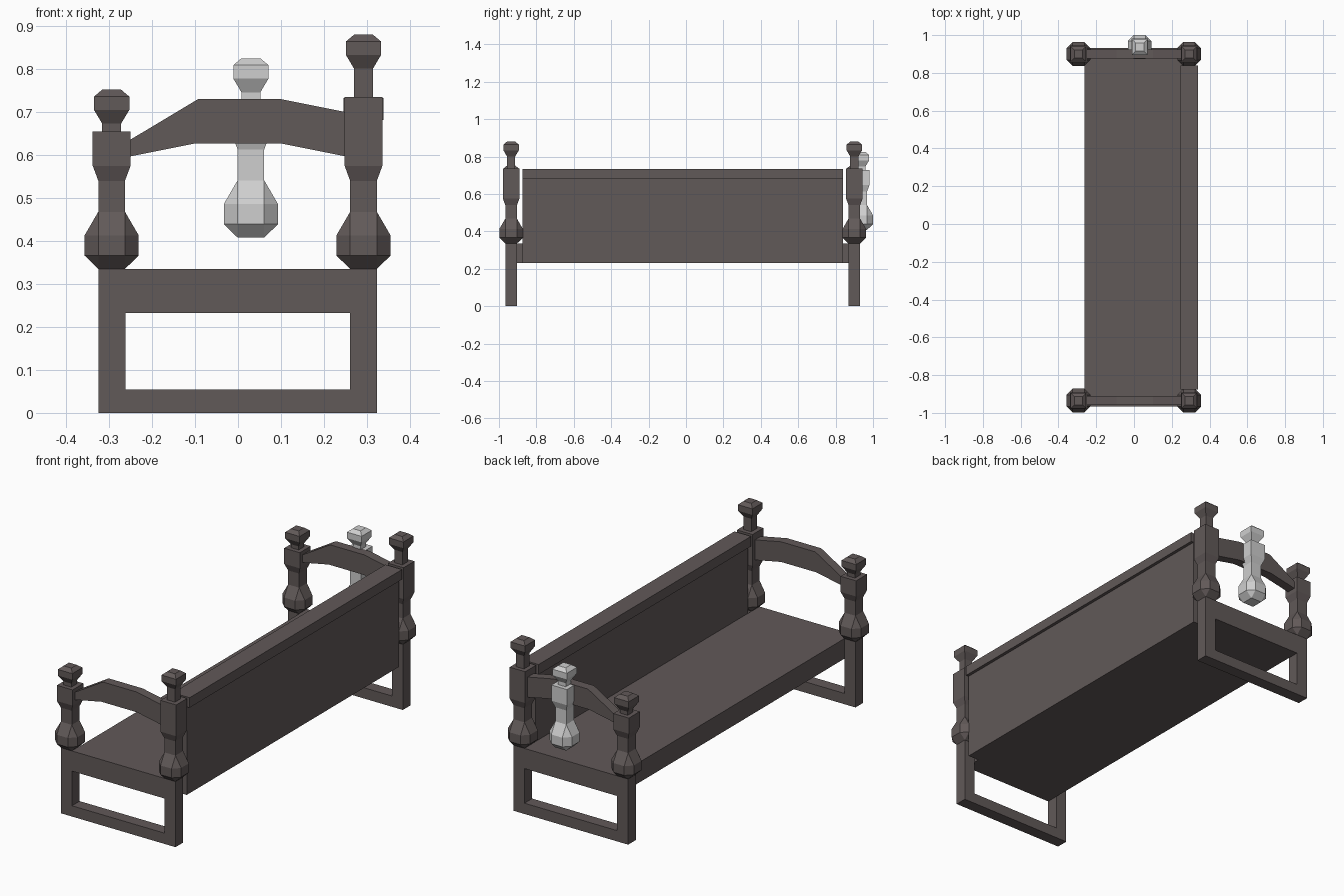
import bpy, bmesh

if "Cube" in bpy.data.objects:
    bpy.data.objects.remove(bpy.data.objects["Cube"])


def material(name, color):
    m = bpy.data.materials.new(name)
    m.diffuse_color = (*color, 1)
    m.use_nodes = True
    m.node_tree.nodes["Principled BSDF"].inputs["Base Color"].default_value = m.diffuse_color
    return m


DARK = material("dark wood", (0.12, 0.10, 0.098))
SILVER = material("pale grey", (0.62, 0.62, 0.62))


def finish(bm, name, mat):
    bmesh.ops.recalc_face_normals(bm, faces=bm.faces)
    me = bpy.data.meshes.new(name)
    bm.to_mesh(me)
    bm.free()
    ob = bpy.data.objects.new(name, me)
    me.materials.append(mat)
    bpy.context.collection.objects.link(ob)
    return ob


def box(name, x, y, z):
    bm = bmesh.new()
    bmesh.ops.create_cube(bm, size=1)
    for v in bm.verts:
        for i, (a, b) in enumerate((x, y, z)):
            v.co[i] = a if v.co[i] < 0 else b
    return finish(bm, name, DARK)


def loft(bm, x, y, rings):
    """Stack of square (half, z) sections, capped at both ends."""
    loops = [[bm.verts.new((x + sx * h, y + sy * h, z))
              for sx, sy in ((-1, -1), (1, -1), (1, 1), (-1, 1))] for h, z in rings]
    for a, b in zip(loops, loops[1:]):
        for i in range(4):
            j = (i + 1) % 4
            bm.faces.new((a[i], a[j], b[j], b[i]))
    bm.faces.new(loops[0])
    bm.faces.new(loops[-1])


def post(name, x, y, lift, stretch, neck, mat):
    # faceted bulb: small squares top and bottom, octagons between
    bm = bmesh.new()
    n, w = 0.031, 0.063
    for z0, z1 in ((0.366, 0.413),):
        pts = [(sx * n, sy * n, z) for sx in (-1, 1) for sy in (-1, 1) for z in (0.335, 0.468)]
        for z in (z0, z1):
            for s in (-1, 1):
                for t in (-1, 1):
                    pts += [(s * w, t * n, z), (t * n, s * w, z)]
        vs = [bm.verts.new((x + a, y + b, c)) for a, b, c in pts]
        bmesh.ops.convex_hull(bm, input=vs)
    bmesh.ops.dissolve_limit(bm, angle_limit=0.02, verts=bm.verts, edges=bm.edges)
    # square shaft, block, upper neck and cap
    t = 0.655 + stretch
    c = t + neck
    loft(bm, x, y, [(0.031, 0.46), (0.031, 0.54), (0.044, 0.575), (0.044, t),
                    (0.022, t), (0.022, c), (0.041, c + 0.032),
                    (0.041, c + 0.063), (0.022, c + 0.079)])
    for v in bm.verts:
        v.co.z += lift
    return finish(bm, name, mat)


def prism(name, loops, y0, y1):
    """Extrude an x-z strip: paired upper and lower points."""
    bm = bmesh.new()
    top, low, closed = loops
    f = [[bm.verts.new((x, y, z)) for x, z in pts] for y in (y0, y1) for pts in (top, low)]
    n = len(top)
    for i in range(n if closed else n - 1):
        j = (i + 1) % n
        for a, b in ((0, 1), (2, 3), (0, 2), (1, 3)):
            bm.faces.new((f[a][i], f[a][j], f[b][j], f[b][i]))
    if not closed:
        for i in (0, n - 1):
            bm.faces.new((f[0][i], f[1][i], f[3][i], f[2][i]))
    bmesh.ops.recalc_face_normals(bm, faces=bm.faces)
    bmesh.ops.dissolve_limit(bm, angle_limit=0.01, verts=bm.verts, edges=bm.edges)
    return finish(bm, name, DARK)


XL, XR = -0.294, 0.292
outer = [(-0.325, 0), (0.323, 0), (0.323, 0.335), (-0.325, 0.335)]
inner = [(-0.262, 0.055), (0.261, 0.055), (0.261, 0.232), (-0.262, 0.232)]
arch_top = [(-0.26, 0.63), (-0.093, 0.73), (0.1, 0.73), (0.26, 0.698)]
arch_low = [(-0.26, 0.595), (-0.1, 0.627), (0.1, 0.627), (0.26, 0.595)]

# the two ends: leg frame, posts and arched armrest
for side, y in (("front", -0.935), ("rear", 0.9)):
    prism(side + "_leg_frame", (outer, inner, True), y - 0.031, y + 0.031)
    prism(side + "_armrest", (arch_top, arch_low, False), y - 0.024, y + 0.024)
    post(side + "_short_post", XL, y, 0, 0, 0.018, DARK)
    post(side + "_tall_post", XR, y, 0, 0.08, 0.066, DARK)

# seat, backrest and its wider top rail
box("seat", (-0.262, 0.262), (-0.91, 0.875), (0.232, 0.335))
box("backrest", (0.262, 0.323), (-0.875, 0.84), (0.232, 0.685))
box("backrest_top_rail", (0.245, 0.339), (-0.875, 0.84), (0.682, 0.733))

# loose pale post on the rear armrest
post("pale_post", 0.03, 0.937, 0.073, 0, 0.018, SILVER)
